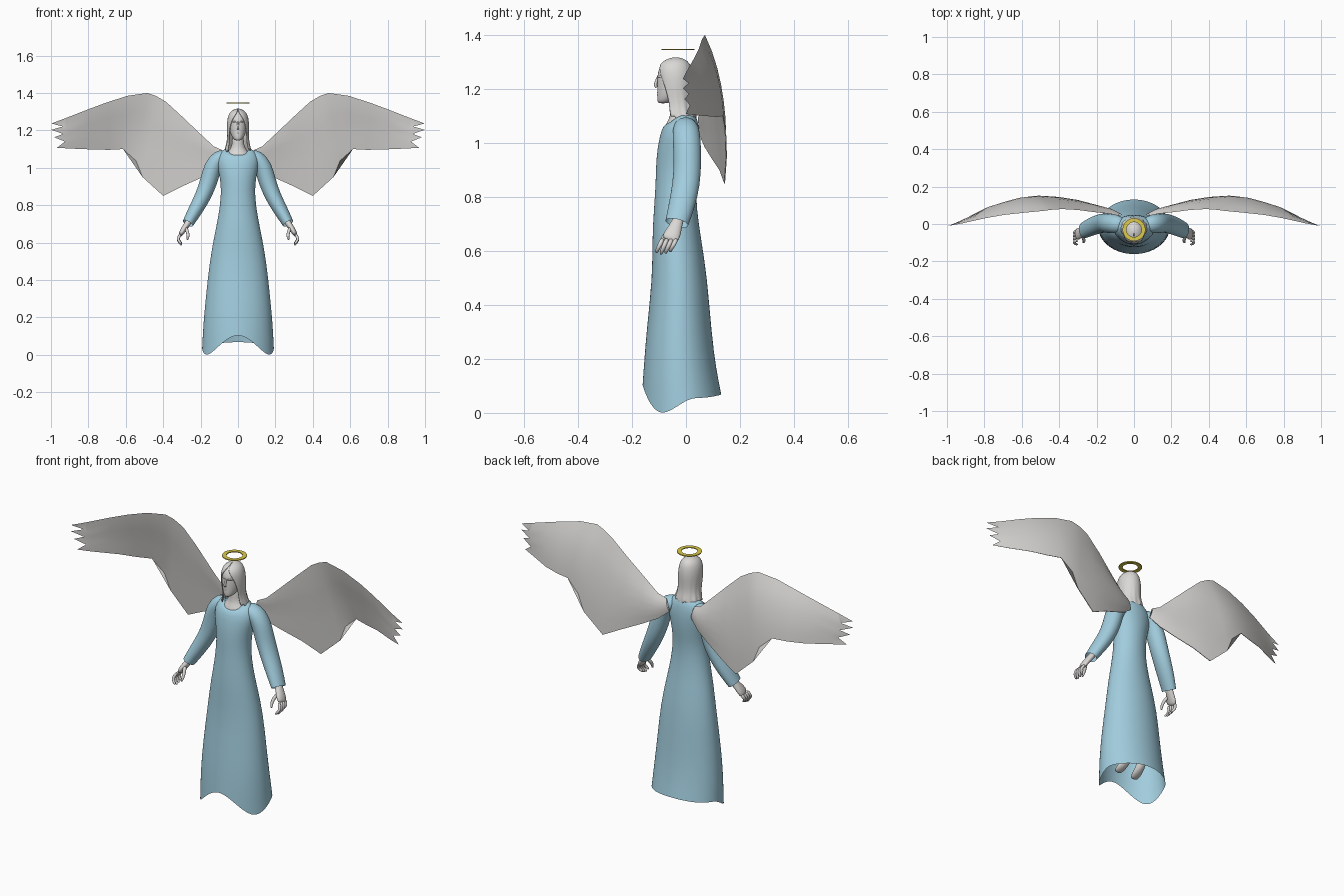
import bpy, bmesh, math
from mathutils import Vector

if "Cube" in bpy.data.objects:
    bpy.data.objects.remove(bpy.data.objects["Cube"])


def material(name, rgb):
    m = bpy.data.materials.new(name)
    m.diffuse_color = (*rgb, 1)
    m.use_nodes = True
    m.node_tree.nodes["Principled BSDF"].inputs["Base Color"].default_value = m.diffuse_color
    return m


PALE = material("pale_grey", (0.70, 0.69, 0.67))
BLUE = material("light_blue", (0.36, 0.61, 0.73))
GOLD = material("gold", (0.72, 0.60, 0.07))


def add_mesh(name, bm, mat, mirror=False, subsurf=0, thick=0, angle=180):
    bmesh.ops.recalc_face_normals(bm, faces=bm.faces)
    me = bpy.data.meshes.new(name)
    bm.to_mesh(me)
    bm.free()
    me.materials.append(mat)
    ob = bpy.data.objects.new(name, me)
    bpy.context.collection.objects.link(ob)
    bpy.ops.object.select_all(action='DESELECT')
    ob.select_set(True)
    bpy.context.view_layer.objects.active = ob
    if angle >= 180:
        bpy.ops.object.shade_smooth()
    else:
        bpy.ops.object.shade_smooth_by_angle(angle=math.radians(angle))
    if thick:
        s = ob.modifiers.new("thick", 'SOLIDIFY')
        s.thickness = thick
    if subsurf:
        ob.modifiers.new("smooth", 'SUBSURF').levels = subsurf
        ob.modifiers["smooth"].render_levels = subsurf
    if mirror:
        m = ob.modifiers.new("mirror", 'MIRROR')
        m.use_mirror_merge = False
    return ob


def loft(bm, rings, closed=True, caps=(False, False)):
    """Skin a list of equal-length point rows."""
    rows = [[bm.verts.new(p) for p in r] for r in rings]
    n = len(rows[0])
    for a, b in zip(rows, rows[1:]):
        for i in range(n if closed else n - 1):
            j = (i + 1) % n
            bm.faces.new((a[i], a[j], b[j], b[i]))
    for row, cap in zip((rows[0], rows[-1]), caps):
        if cap:
            bm.faces.new(row)
    return rows


def oval(a, w, yf, yb):
    """Point of an oval at angle a from the front."""
    return w * math.sin(a), (yf + yb) / 2 - (yb - yf) / 2 * math.cos(a)


def tube(bm, path, ref=Vector((0, 1, 0)), n=10, caps=(True, True)):
    """path: (x, y, z, radius across, radius along ref)."""
    pts = [Vector(p[:3]) for p in path]
    rings = []
    for k, p in enumerate(path):
        t = (pts[min(k + 1, len(pts) - 1)] - pts[max(k - 1, 0)]).normalized()
        v = (ref - t * ref.dot(t)).normalized()
        u = t.cross(v)
        rings.append([pts[k] + u * p[3] * math.cos(i * math.tau / n) + v * p[4] * math.sin(i * math.tau / n)
                      for i in range(n)])
    loft(bm, rings, True, caps)


def interp(table, x):
    for (a, va), (b, vb) in zip(table, table[1:]):
        if x <= b:
            f = (x - a) / (b - a)
            f = f * f * (3 - 2 * f)
            return va + (vb - va) * f
    return table[-1][1]


# Gown: open loft with scooped neckline and wavy hem
N = 48
HEM = [(0, .105), (60, 0), (110, .055), (180, .068)]
body = [(1.105, .06, -.062, .03), (1.095, .085, -.075, .04), (1.05, .118, -.092, .05), (.98, .103, -.106, .05),
        (.92, .093, -.111, .045), (.85, .09, -.112, .036), (.75, .103, -.119, .04), (.65, .124, -.125, .055),
        (.5, .152, -.124, .079), (.3, .173, -.147, .094), (.16, .186, -.157, .112), (0, .192, -.161, .131)]
rings = []
for k, (z, w, yf, yb) in enumerate(body):
    ring = []
    for i in range(N):
        a = i * math.tau / N
        deg = abs((math.degrees(a) + 180) % 360 - 180)
        zz = z
        if k < 2:                                   # scoop at the front
            zz -= (.042, .022)[k] * max(0, math.cos(a)) ** 1.5
        if k == len(body) - 1:
            zz = interp(HEM, deg)
        ring.append((*oval(a, w, yf, yb), zz))
    rings.append(ring)
bm = bmesh.new()
loft(bm, rings)
add_mesh("gown", bm, BLUE, subsurf=1)

# Sleeves
bm = bmesh.new()
tube(bm, [(.05, -.005, 1.066, .036, .040), (.10, 0, 1.055, .046, .050), (.135, .003, 1.01, .049, .053),
          (.155, .006, .93, .048, .052), (.185, .002, .85, .044, .052), (.23, -.015, .77, .039, .050),
          (.268, -.034, .703, .031, .044)], n=16, caps=(True, False))
add_mesh("sleeve", bm, BLUE, mirror=True, subsurf=1)

# Hands: palm, four curled fingers and a thumb
bm = bmesh.new()
tube(bm, [(.25, -.022, .735, .018, .022), (.27, -.034, .70, .018, .022), (.295, -.050, .665, .016, .034),
          (.310, -.062, .635, .012, .034)])
for i in range(4):
    d = (i - 1.5) * .017
    e = -.006 * abs(i - 1.2)
    tube(bm, [(.306, -.060 + d, .648, .009, .010), (.322, -.071 + d, .622, .009, .009),
              (.316, -.080 + d, .600 - e, .008, .008), (.300, -.085 + d, .584 - e, .006, .006)], n=8)
tube(bm, [(.282, -.052, .685, .010, .012), (.268, -.080, .655, .010, .010), (.266, -.094, .63, .008, .008),
          (.272, -.10, .612, .005, .005)], n=8)
add_mesh("hand", bm, PALE, mirror=True, subsurf=1)

# Legs and feet under the gown
bm = bmesh.new()
X = Vector((1, 0, 0))
tube(bm, [(.05, -.02, .60, .045, .045), (.05, -.01, .40, .038, .036), (.046, .015, .30, .034, .032),
          (.045, .025, .20, .022, .021), (.046, .012, .165, .027, .023), (.05, -.02, .135, .022, .027),
          (.055, -.055, .112, .012, .028), (.056, -.072, .104, .006, .018)], ref=X, n=12)
add_mesh("leg", bm, PALE, mirror=True, subsurf=1)


def oval_loft(bm, rows, n=24, caps=(True, True)):
    loft(bm, [[(*oval(i * math.tau / n, w, f, b), z) for i in range(n)] for z, w, f, b in rows], True, caps)


# Neck and upper chest
bm = bmesh.new()
oval_loft(bm, [(1.03, .085, -.088, .04), (1.07, .068, -.075, .03), (1.095, .045, -.06, .02),
               (1.12, .031, -.055, .012), (1.19, .031, -.06, .01)])
add_mesh("neck", bm, PALE, subsurf=1)

# Head
bm = bmesh.new()
oval_loft(bm, [(1.146, .012, -.100, -.07), (1.153, .024, -.107, -.05), (1.175, .038, -.107, -.01),
               (1.20, .045, -.107, .005), (1.23, .048, -.107, .012), (1.26, .048, -.106, .015),
               (1.285, .043, -.095, .008), (1.302, .03, -.075, -.005), (1.31, .01, -.05, -.025)])
add_mesh("head", bm, PALE, subsurf=1)

# Face: nose, lips, brows
bm = bmesh.new()
tube(bm, [(0, -.102, 1.25, .003, .004), (0, -.109, 1.232, .006, .005), (0, -.115, 1.212, .008, .008),
          (0, -.107, 1.204, .006, .005)], n=8)
for s in (-1, 1):
    tube(bm, [(s * .034, -.084, 1.242, .003, .004), (s * .022, -.099, 1.248, .005, .005),
              (s * .007, -.105, 1.243, .004, .004)], ref=Vector((0, 0, 1)), n=8)
for z in (1.186, 1.179):
    tube(bm, [(-.016, -.098, z, .002, .002), (0, -.107, z, .005, .004), (.016, -.098, z, .002, .002)],
         ref=Vector((0, 0, 1)), n=8)
add_mesh("face_features", bm, PALE, subsurf=1)

# Long hair: shell parted at the front
hair = [(1.317, .006, -.045, -.03, 2), (1.310, .028, -.075, -.002, 3), (1.293, .047, -.101, .016, 10),
        (1.265, .057, -.110, .024, 30), (1.23, .060, -.108, .028, 46), (1.19, .059, -.104, .027, 56),
        (1.15, .058, -.093, .027, 58), (1.12, .064, -.088, .034, 54), (1.09, .074, -.084, .042, 54)]
M = 28
rings = []
for k, (z, w, yf, yb, a0) in enumerate(hair):
    ring = []
    for i in range(M + 1):
        a = math.radians(a0 + (360 - 2 * a0) * i / M)
        wave = .003 * math.sin(i * 2.2) * max(0, k - 4) / 4
        x, y = oval(a, w + wave, yf, yb + wave)
        ring.append((x, y, z + (.012 * math.sin(i * 1.3) if k == 8 else 0)))
    rings.append(ring)
bm = bmesh.new()
loft(bm, rings, closed=False)
bmesh.ops.contextual_create(bm, geom=[e for e in bm.edges if all(v.co.z > 1.3165 for v in e.verts)])
add_mesh("hair", bm, PALE, subsurf=1, thick=.008)

# Halo: flat ring
bm = bmesh.new()
C = 48
rings = []
for r, z in ((.040, 1.343), (.061, 1.343), (.061, 1.348), (.040, 1.348), (.040, 1.343)):
    rings.append([(r * math.cos(i * math.tau / C), -.03 + r * math.sin(i * math.tau / C), z) for i in range(C)])
loft(bm, rings)
bmesh.ops.remove_doubles(bm, verts=bm.verts, dist=1e-5)
add_mesh("halo", bm, GOLD, angle=40)

# Wings: leading and trailing points along the span, lens section, feathered tip
span = [((.085, .045, 1.095), (.065, .05, 1.03), .010), ((.13, .055, 1.115), (.12, .07, .985), .020),
        ((.20, .062, 1.18), (.20, .095, .945), .022), ((.30, .075, 1.275), (.30, .125, .90), .022),
        ((.385, .08, 1.353), (.40, .143, .85), .022), ((.44, .076, 1.385), (.51, .150, .95), .022),
        ((.485, .070, 1.40), (.545, .147, 1.037), .022), ((.59, .06, 1.385), (.615, .138, 1.10), .020),
        ((.70, .048, 1.35), (.69, .118, 1.096), .016), ((.80, .030, 1.313), (.78, .09, 1.098), .012),
        ((.92, .003, 1.266), (.90, .03, 1.103), .006)]
tip = [(.998, 1.237), (.937, 1.221), (.998, 1.203), (.935, 1.181), (.983, 1.163), (.925, 1.14), (.968, 1.107)]
K = 6
LENS = [0, .75, 1, 1, .85, .6, .15]
bm = bmesh.new()
for side in (-1, 1):
    rows = []
    for lead, trail, th in span:
        row = []
        for j in range(K + 1):
            p = Vector(lead).lerp(Vector(trail), j / K)
            camber = .45 * th * math.sin(math.pi * j / K)
            p.y += side * th * .5 * LENS[j] + camber
            row.append(p)
        rows.append(row)
    rows.append([Vector((x, -.012 + (1 - x) * .35, z)) for x, z in tip])
    loft(bm, rows, closed=False)
bmesh.ops.remove_doubles(bm, verts=bm.verts, dist=2e-4)
bmesh.ops.holes_fill(bm, edges=[e for e in bm.edges if e.is_boundary], sides=0)
add_mesh("wing", bm, PALE, mirror=True, angle=50)
